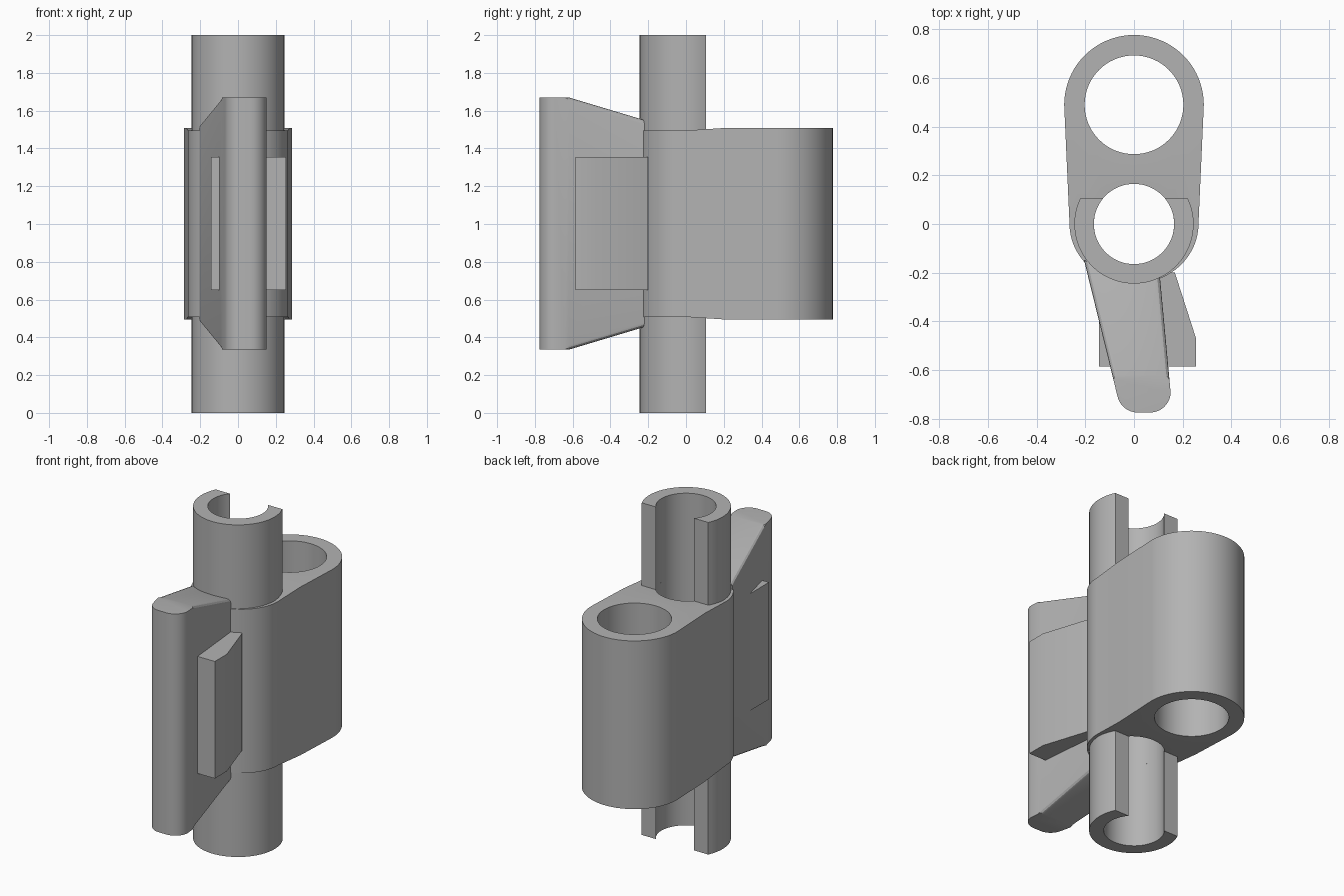
import bpy, bmesh
from math import sin, cos, pi, asin, radians

cube = bpy.data.objects.get("Cube")
if cube:
    bpy.data.objects.remove(cube, do_unlink=True)

grey = bpy.data.materials.new("plain grey")
grey.use_nodes = True
COLOUR = (0.45, 0.45, 0.45, 1)
grey.diffuse_color = COLOUR
grey.node_tree.nodes["Principled BSDF"].inputs["Base Color"].default_value = COLOUR


def arc(cx, cy, rx, ry, start, end, steps):
    """Points along an elliptical arc, both ends included."""
    angles = [start + (end - start) * i / steps for i in range(steps + 1)]
    return [(cx + rx * cos(a), cy + ry * sin(a)) for a in angles]


def circle(cx, cy, r, steps=64):
    return arc(cx, cy, r, r, 0, 2 * pi, steps)[:-1]


def prism(loops, z0, z1):
    """Extrude an outline, with optional hole loops, between two heights."""
    bm = bmesh.new()
    edges = []
    for loop in loops:
        verts = [bm.verts.new((x, y, z0)) for x, y in loop]
        edges += [bm.edges.new((v, verts[i - 1])) for i, v in enumerate(verts)]
    if len(loops) == 1:
        bm.faces.new(verts)
    else:
        bmesh.ops.triangle_fill(bm, edges=edges, use_beauty=True)
    top = bmesh.ops.extrude_face_region(bm, geom=bm.faces[:], use_keep_orig=True)
    moved = [g for g in top["geom"] if isinstance(g, bmesh.types.BMVert)]
    bmesh.ops.translate(bm, verts=moved, vec=(0, 0, z1 - z0))
    return bm


def slope_ends(bm, cuts, drop):
    """Split the part at some depths, then pull its ends towards mid height."""
    for y in cuts:
        bmesh.ops.bisect_plane(bm, geom=bm.verts[:] + bm.edges[:] + bm.faces[:],
                               plane_co=(0, y, 0), plane_no=(0, 1, 0))
    for v in bm.verts:
        v.co.z += drop(v.co.y) * (-1 if v.co.z > 1 else 1)


def finish(name, bm):
    bmesh.ops.recalc_face_normals(bm, faces=bm.faces[:])
    mesh = bpy.data.meshes.new(name)
    bm.to_mesh(mesh)
    bm.free()
    obj = bpy.data.objects.new(name, mesh)
    bpy.context.collection.objects.link(obj)
    mesh.materials.append(grey)
    bpy.ops.object.select_all(action="DESELECT")
    obj.select_set(True)
    bpy.context.view_layer.objects.active = obj
    bpy.ops.object.shade_smooth_by_angle(angle=radians(25))


# Main body: two joined lobes with two through holes
outline = arc(0, 0.49, 0.287, 0.287, 0, pi, 40) + arc(0, 0, 0.265, 0.245, pi, 2 * pi, 40)
body = prism([outline, circle(0, 0.49, 0.203), circle(0, 0, 0.165)], 0.495, 1.508)
slope_ends(body, (0, 0.2), lambda y: 0.013 * min(1, max(0, (0.2 - y) / 0.2)))
finish("body", body)

# Open-backed tubes above and below the body
OUTER, INNER, BACK = 0.245, 0.165, 0.105
a, b = asin(BACK / OUTER), asin(BACK / INNER)
section = (arc(0, 0, OUTER, OUTER, pi - a, 2 * pi + a, 48)
           + arc(0, 0, INNER, INNER, 2 * pi + b, pi - b, 48))
for name, z0, z1 in (("lower_tube", 0, 0.515), ("upper_tube", 1.49, 2)):
    finish(name, prism([section], z0, z1))

# Angled fin, rounded at the front and tapering in height towards the body
plan = ([(0.105, -0.2), (-0.205, -0.15)]
        + arc(0.015, -0.69, 0.085, 0.085, pi * 1.06, pi * 1.5, 8)
        + arc(0.066, -0.69, 0.085, 0.085, pi * 1.5, pi * 1.98, 8))
fin = prism([plan], 0.335, 1.67)
slope_ends(fin, (-0.62,), lambda y: 0.3 * max(0, y + 0.62))
rims = [e for e in fin.edges
        if min(v.co.y for v in e.verts) > -0.63 and max(v.co.y for v in e.verts) > -0.3
        and abs(e.verts[0].co.z - e.verts[1].co.z) < 0.3
        and abs(e.verts[0].co.y - e.verts[1].co.y) > 0.2]
bmesh.ops.bevel(fin, geom=rims, offset=0.022, segments=3, profile=0.5, affect="EDGES")
finish("fin", fin)

# Side plate crossing the fin
plate = [(-0.143, -0.585), (0.255, -0.585), (0.255, -0.47), (0.168, -0.2),
         (0, -0.2), (-0.143, -0.4)]
finish("side_plate", prism([plate], 0.65, 1.355))
